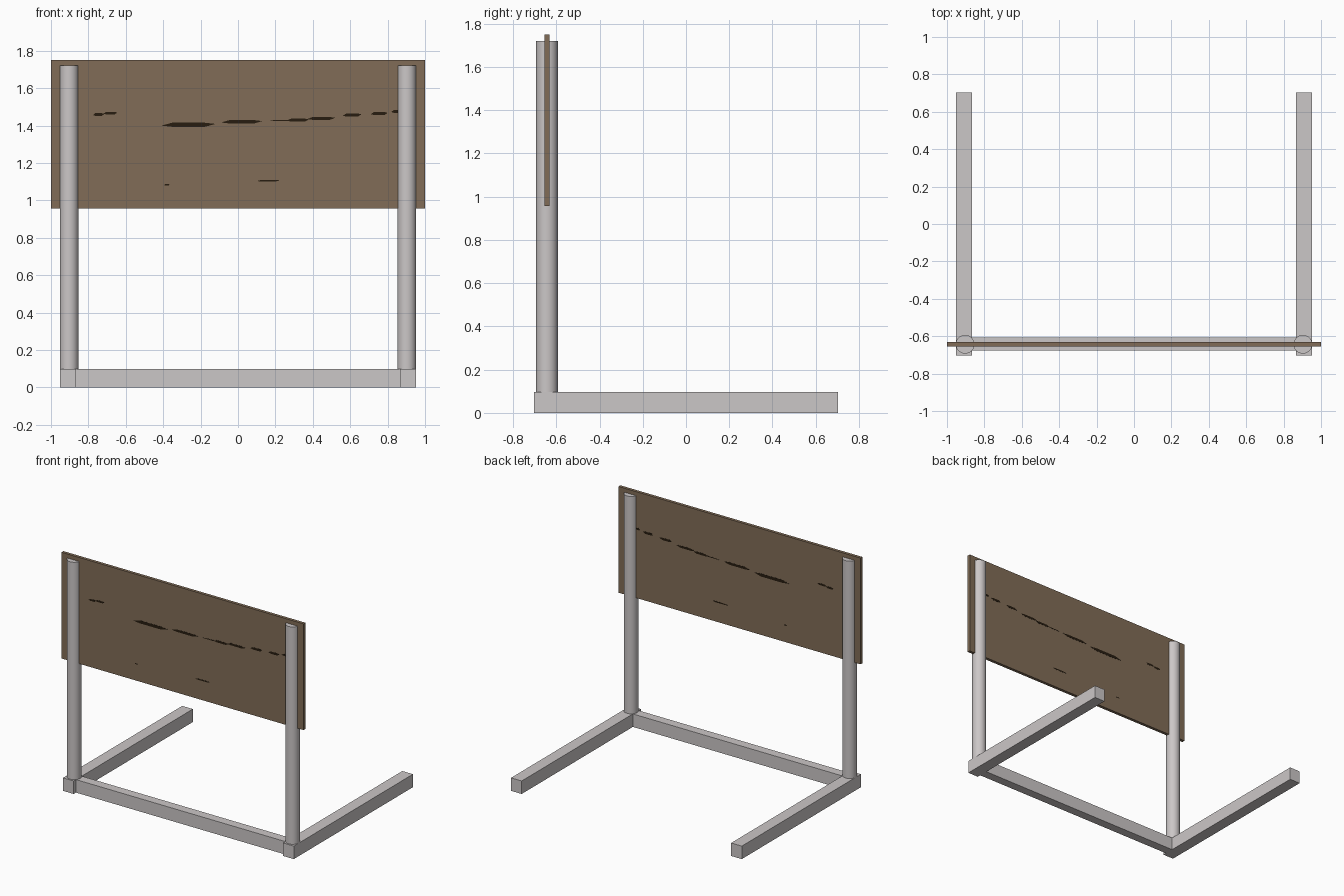
import bpy, bmesh, math

if "Cube" in bpy.data.objects:
    bpy.data.objects.remove(bpy.data.objects["Cube"])


def material(name, rgb):
    m = bpy.data.materials.new(name)
    m.diffuse_color = (*rgb, 1)
    m.use_nodes = True
    m.node_tree.nodes["Principled BSDF"].inputs["Base Color"].default_value = m.diffuse_color
    return m


METAL = material("light grey metal", (0.60, 0.57, 0.57))
WOOD = material("brown wood", (0.22, 0.152, 0.095))
DARK = material("dark grain", (0.02, 0.012, 0.005))


def add_object(name, bm, mat):
    bmesh.ops.recalc_face_normals(bm, faces=bm.faces)
    mesh = bpy.data.meshes.new(name)
    bm.to_mesh(mesh)
    bm.free()
    mesh.materials.append(mat)
    ob = bpy.data.objects.new(name, mesh)
    bpy.context.collection.objects.link(ob)
    return ob


def box(name, lo, hi, mat):
    bm = bmesh.new()
    bmesh.ops.create_cube(bm, size=1)
    for v in bm.verts:
        v.co = [(a + b) / 2 + c * (b - a) for a, b, c in zip(lo, hi, v.co)]
    return add_object(name, bm, mat)


POST_Y = -0.643

# Base: two long feet joined by a cross bar
for side, s in (("left", -1), ("right", 1)):
    x0, x1 = sorted((s * 0.865, s * 0.953))
    box(side + "_foot", (x0, -0.703, 0), (x1, 0.703, 0.097), METAL)

    # Round upright post
    bm = bmesh.new()
    bmesh.ops.create_cone(bm, cap_ends=True, segments=32, radius1=0.05, radius2=0.05, depth=1.625)
    bmesh.ops.translate(bm, verts=bm.verts, vec=(s * 0.903, POST_Y, 0.095 + 1.625 / 2))
    post = add_object(side + "_post", bm, METAL)
    bpy.ops.object.select_all(action='DESELECT')
    post.select_set(True)
    bpy.context.view_layer.objects.active = post
    bpy.ops.object.shade_smooth_by_angle(angle=math.radians(40))

box("cross_bar", (-0.865, -0.676, 0), (0.865, -0.608, 0.097), METAL)

# Board running through the posts
box("board", (-1, POST_Y - 0.0115, 0.957), (1, POST_Y + 0.0115, 1.75), WOOD)

# Dark grain streaks on both faces: x start, x end, height, thickness
streaks = [
    (-0.775, -0.715, 1.459, 0.014), (-0.72, -0.645, 1.466, 0.014),
    (-0.41, -0.12, 1.404, 0.022), (-0.09, 0.13, 1.420, 0.018),
    (0.17, 0.28, 1.426, 0.006), (0.26, 0.38, 1.429, 0.016),
    (0.37, 0.52, 1.438, 0.016), (0.56, 0.66, 1.456, 0.017),
    (0.71, 0.80, 1.464, 0.017), (0.82, 0.875, 1.475, 0.014),
    (-0.395, -0.365, 1.083, 0.007), (0.10, 0.225, 1.105, 0.009),
]
bm = bmesh.new()
for face_y in (POST_Y - 0.0125, POST_Y + 0.0105):
    for x0, x1, z, t in streaks:
        w = (x1 - x0) * 0.2
        outline = [(x0, z - t * 0.2), (x0 + w, z - t / 2), (x1 - w, z - t / 2),
                   (x1, z + t * 0.2), (x1 - w, z + t / 2), (x0 + w, z + t / 2)]
        f = bm.faces.new([bm.verts.new((x, face_y, zz)) for x, zz in outline])
        ext = bmesh.ops.extrude_face_region(bm, geom=[f], use_keep_orig=True)["geom"]
        bmesh.ops.translate(bm, vec=(0, 0.002, 0),
                            verts=[g for g in ext if isinstance(g, bmesh.types.BMVert)])
add_object("grain_streaks", bm, DARK)
